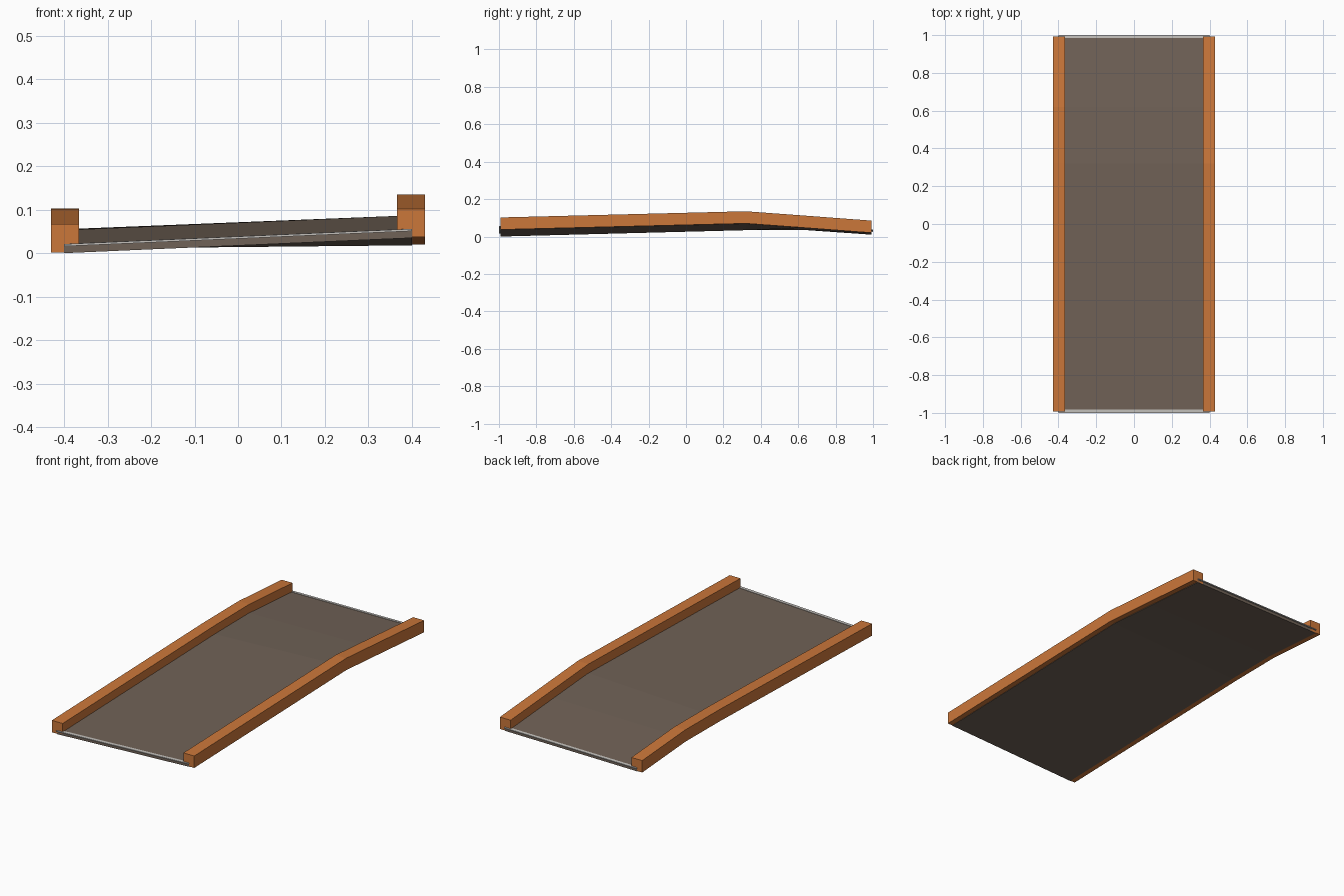
import bpy, bmesh

cube = bpy.data.objects.get("Cube")
if cube:
    bpy.data.objects.remove(cube, do_unlink=True)


def material(name, color):
    m = bpy.data.materials.new(name)
    m.use_nodes = True
    rgba = (*color, 1.0)
    m.diffuse_color = rgba
    m.node_tree.nodes["Principled BSDF"].inputs["Base Color"].default_value = rgba
    return m


orange = material("orange_rail", (0.60, 0.185, 0.042))
brown = material("grey_brown_deck", (0.163, 0.122, 0.095))
pale = material("pale_grey_edge", (0.55, 0.53, 0.50))

# Underside height of the span along each side: (y, z)
low_side = [(-0.992, 0.002), (0.32, 0.036), (0.62, 0.038), (0.992, 0.012)]
high_side = [(-0.992, 0.037), (0.32, 0.070), (0.62, 0.048), (0.992, 0.020)]


def height(side, y):
    """Height of a side at y, interpolated and carried past both ends."""
    for (y0, z0), (y1, z1) in zip(side, side[1:]):
        if y <= y1 or y1 == side[-1][0]:
            return z0 + (z1 - z0) * (y - y0) / (y1 - y0)


def sweep(name, x0, x1, left, right, ys, base, top, mat):
    """Box section swept along y, following one side profile per edge."""
    bm = bmesh.new()
    rings = []
    for y in ys:
        zl, zr = height(left, y), height(right, y)
        corners = [(x0, zl + base), (x1, zr + base), (x1, zr + top), (x0, zl + top)]
        rings.append([bm.verts.new((x, y, z)) for x, z in corners])
    for a, b in zip(rings, rings[1:]):
        for i in range(4):
            j = (i + 1) % 4
            bm.faces.new((a[i], a[j], b[j], b[i]))
    bm.faces.new(rings[0])
    bm.faces.new(rings[-1])
    bmesh.ops.recalc_face_normals(bm, faces=bm.faces)
    mesh = bpy.data.meshes.new(name)
    bm.to_mesh(mesh)
    bm.free()
    mesh.materials.append(mat)
    obj = bpy.data.objects.new(name, mesh)
    bpy.context.collection.objects.link(obj)
    return obj


stations = [y for y, z in low_side]

# Twisted road deck
sweep("deck", -0.40, 0.40, low_side, high_side, stations, -0.002, 0.017, brown)

# Side rails
sweep("right_rail", -0.43, -0.365, low_side, low_side, stations, 0, 0.065, orange)
sweep("left_rail", 0.365, 0.43, high_side, high_side, stations, 0, 0.065, orange)

# Thin pale edge strips across both ends
for name, ys in (("front_edge_strip", (-1.0, -0.982)), ("back_edge_strip", (0.984, 1.0))):
    sweep(name, -0.40, 0.40, low_side, high_side, ys, 0.014, 0.019, pale)
